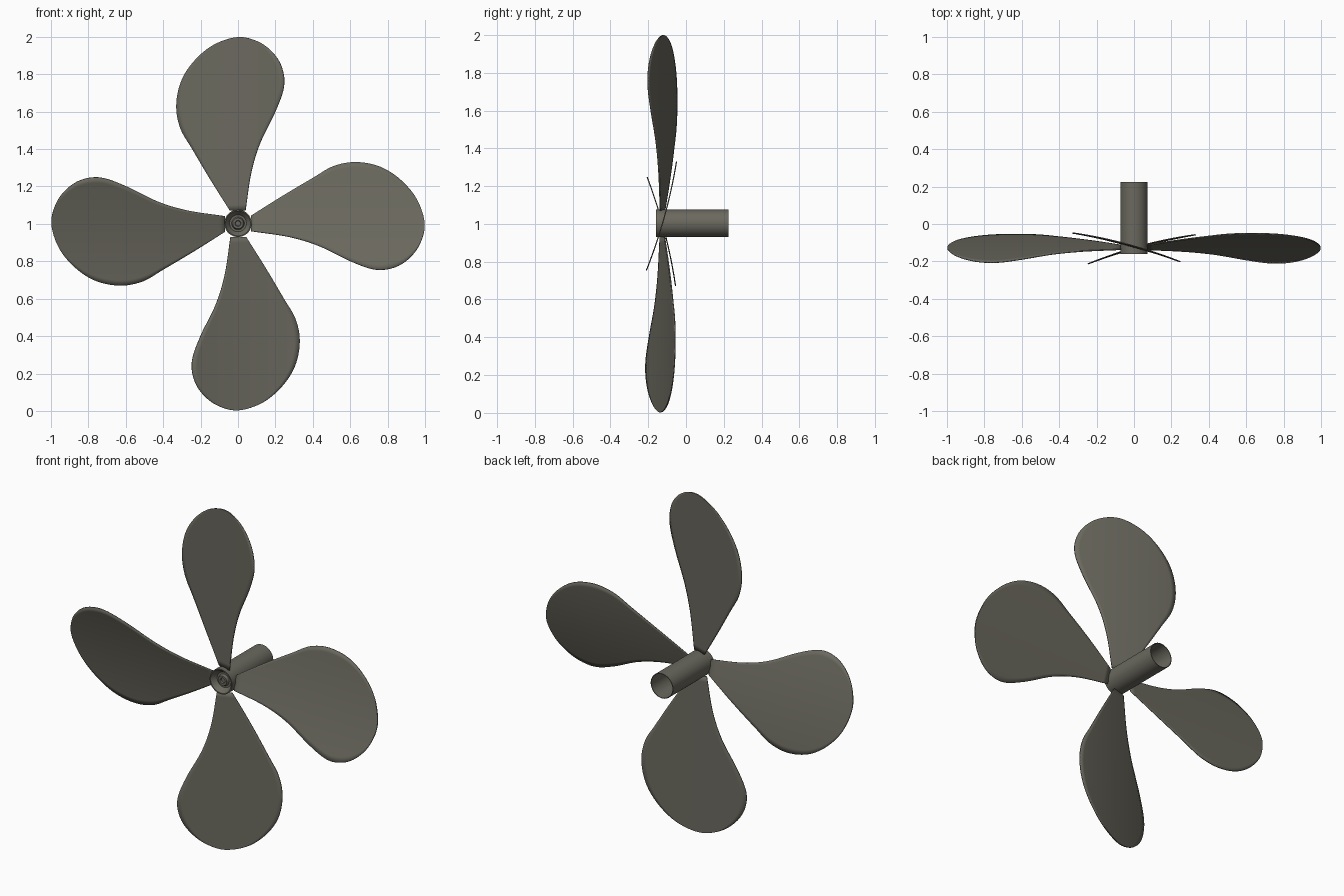
import bpy, bmesh, math
from mathutils import Matrix, Vector

cube = bpy.data.objects.get("Cube")
if cube:
    bpy.data.objects.remove(cube, do_unlink=True)

# One dull olive-grey metal
metal = bpy.data.materials.new("olive_grey_metal")
metal.use_nodes = True
colour = (0.145, 0.14, 0.112, 1)
metal.diffuse_color = colour
metal.node_tree.nodes["Principled BSDF"].inputs["Base Color"].default_value = colour

# Whole propeller leans very slightly about its hub
place = Matrix.Translation((0, 0, 1)) @ Matrix.Rotation(-0.0075, 4, 'X')


def add_object(name, bm, matrix):
    bmesh.ops.recalc_face_normals(bm, faces=bm.faces)
    mesh = bpy.data.meshes.new(name)
    bm.to_mesh(mesh)
    bm.free()
    mesh.materials.append(metal)
    obj = bpy.data.objects.new(name, mesh)
    obj.matrix_world = matrix
    bpy.context.collection.objects.link(obj)
    bpy.ops.object.select_all(action='DESELECT')
    obj.select_set(True)
    bpy.context.view_layer.objects.active = obj
    bpy.ops.object.shade_smooth_by_angle(angle=math.radians(30))
    return obj


def smooth_path(points, steps):
    """Catmull-Rom curve through the points."""
    p = [Vector(q) for q in points]
    p = [2 * p[0] - p[1]] + p + [2 * p[-1] - p[-2]]
    path = []
    for a, b, c, d in zip(p, p[1:], p[2:], p[3:]):
        for k in range(steps):
            t = k / steps
            path.append(0.5 * (2 * b + (c - a) * t + (2 * a - 5 * b + 4 * c - d) * t**2
                               + (3 * b - a - 3 * c + d) * t**3))
    return path + [p[-2]]


# Blade outline from root to tip: (sideways, outward)
wide_edge = [(-.043, .07), (-.15, .24), (-.245, .4), (-.308, .51), (-.33, .63),
             (-.305, .76), (-.235, .87), (-.13, .957)]
narrow_edge = [(.04, .07), (.07, .27), (.118, .43), (.2, .6), (.245, .73),
               (.236, .83), (.19, .91), (.11, .972)]
outline = smooth_path(wide_edge + [(0, .998)] + narrow_edge[::-1], 6)


def blade_mesh(columns=20):
    bm = bmesh.new()
    half = len(outline) // 2
    rows = []
    for i in range(half + 1):
        left, right = outline[i], outline[-1 - i]
        row = []
        for j in range(columns + 1):
            q = left.lerp(right, j / columns)
            # pitched and gently cambered across the width
            y = -0.125 - 0.285 * q.x - 0.2 * q.x**2
            row.append(bm.verts.new((q.x, y, q.y)))
        rows.append(row)
    for a, b in zip(rows, rows[1:]):
        for j in range(columns):
            bm.faces.new((a[j], a[j + 1], b[j + 1], b[j]))
    bmesh.ops.remove_doubles(bm, verts=bm.verts, dist=1e-5)
    return bm


# Four blades
for i, name in enumerate(("top", "left", "bottom", "right")):
    turn = Matrix.Rotation(i * math.pi / 2, 4, 'Y')
    blade = add_object(name + "_blade", blade_mesh(), place @ turn)
    solid = blade.modifiers.new("thickness", 'SOLIDIFY')
    solid.thickness = 0.006
    solid.offset = 0

# Hub: hollow sleeve behind, dished front with a small stepped boss
profile = [(0, -.1), (.069, -.1), (.069, .225), (.073, .225), (.073, -.16),
           (.067, -.16), (.045, -.13), (.034, -.13), (.028, -.145),
           (.016, -.145), (.013, -.135), (0, -.135)]
bm = bmesh.new()
verts = [bm.verts.new((r, y, 0)) for r, y in profile]
edges = [bm.edges.new(pair) for pair in zip(verts, verts[1:])]
bmesh.ops.spin(bm, geom=verts + edges, cent=(0, 0, 0), axis=(0, 1, 0),
               angle=2 * math.pi, steps=48, use_merge=False)
bmesh.ops.remove_doubles(bm, verts=bm.verts, dist=1e-5)
add_object("hub_sleeve", bm, Matrix.Translation((0, 0, 1.003)))
